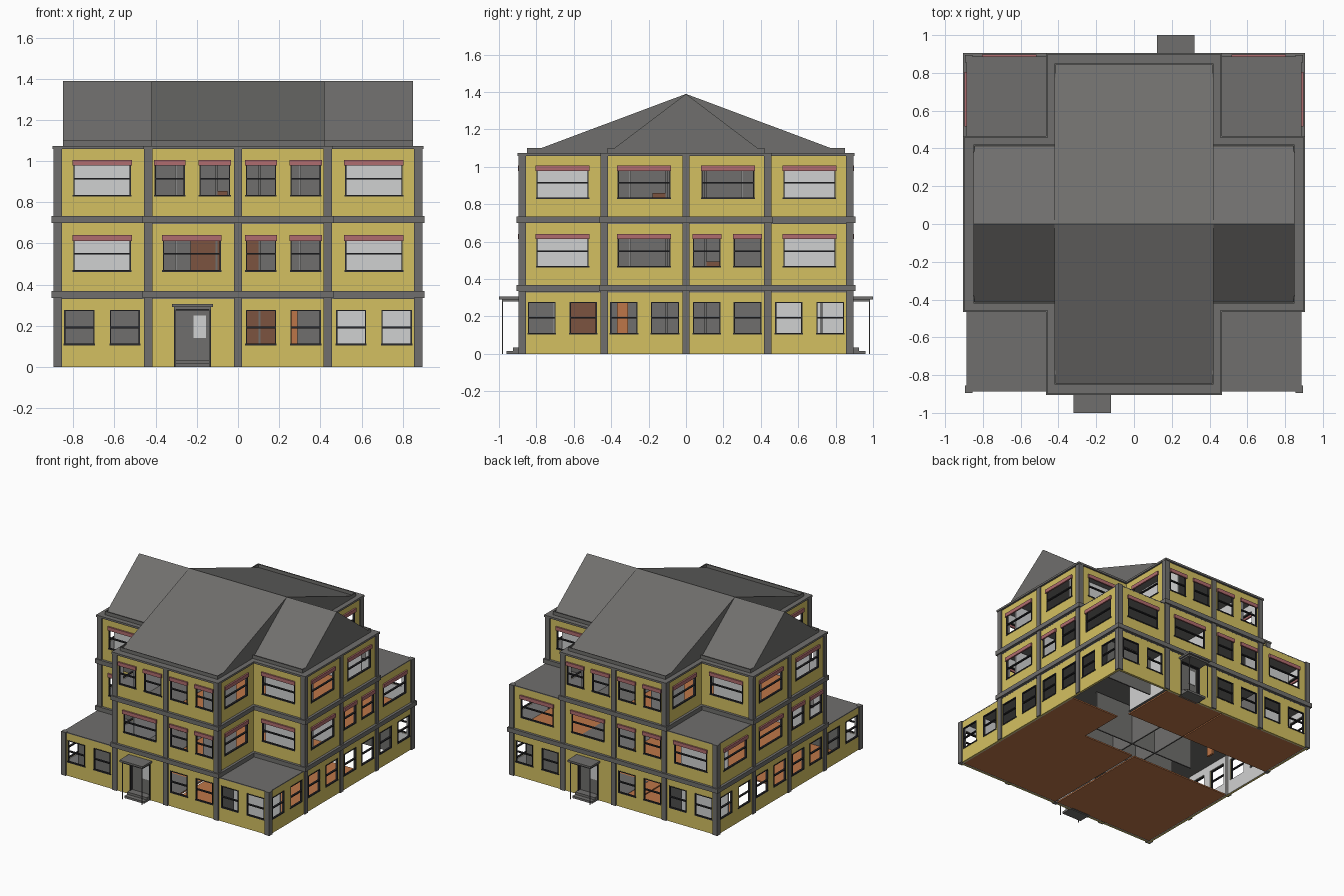
import bpy, bmesh, math

if "Cube" in bpy.data.objects:
    bpy.data.objects.remove(bpy.data.objects["Cube"])

def srgb(r, g, b):
    return tuple(((c / 255 + 0.055) / 1.055) ** 2.4 for c in (r, g, b)) + (1,)

MATS = {}
for name, col in {"yellow wall": (212, 192, 97), "gray trim": (112, 111, 109), "dark frame": (42, 42, 45),
                  "white plaster": (208, 209, 209), "awning red": (176, 108, 110),
                  "brown wood": (124, 84, 64), "orange wood": (190, 118, 72)}.items():
    m = bpy.data.materials.new(name)
    m.diffuse_color = srgb(*col)
    m.use_nodes = True
    m.node_tree.nodes["Principled BSDF"].inputs["Base Color"].default_value = m.diffuse_color
    MATS[name] = m

PARTS = {}          # part name -> (bmesh, material)

def part(name, mat):
    if name not in PARTS:
        PARTS[name] = (bmesh.new(), mat)
    return PARTS[name][0]

def box(name, mat, x0, x1, y0, y1, z0, z1):
    bm = part(name, mat)
    p = [bm.verts.new((x, y, z)) for z in (z0, z1) for x, y in ((x0, y0), (x1, y0), (x1, y1), (x0, y1))]
    bm.faces.new(p[3::-1])
    bm.faces.new(p[4:])
    for i in range(4):
        j = (i + 1) % 4
        bm.faces.new((p[i], p[j], p[j + 4], p[i + 4]))

def sbox(s, name, mat, u0, u1, v0, v1, z0, z1):
    """Box in side coordinates: u along the facade, v outwards; s = quarter turns from the front."""
    pts = []
    for x, y in ((u0, -v0), (u1, -v1)):
        for _ in range(s):
            x, y = -y, x
        pts.append((x, y))
    xs, ys = sorted(p[0] for p in pts), sorted(p[1] for p in pts)
    box(name, mat, *xs, *ys, z0, z1)

def window(s, v, a, b, z0, z1, awning):
    f, mid = 0.006, (z0 + z1) / 2
    for u0, u1, w0, w1 in ((a, a + f, z0, z1), (b - f, b, z0, z1), (a, b, z1 - f, z1),
                           (a - .003, b + .003, z0 - .003, z0 + f), (a, b, mid - .004, mid + .004)):
        sbox(s, "window_frames", "dark frame", u0, u1, v - .012, v + .003, w0, w1)
    if awning:
        sbox(s, "awnings", "awning red", a - .004, b + .004, v, v + .012, z1 - .022, z1 + .006)

def wall(s, v, a, b, z0, z1, holes):
    """Wall built from piers, sills and lintels around its openings, with a plaster lining."""
    def piece(u0, u1, w0, w1):
        if w1 - w0 > 1e-4:
            sbox(s, "outer_walls", "yellow wall", u0, u1, v - .014, v, w0, w1)
            sbox(s, "wall_lining", "white plaster", u0, u1, v - .019, v - .014, w0, w1)
    u = a
    for h0, h1, w0, w1 in holes:
        piece(u, h0, z0, z1)
        piece(h0, h1, z0, w0)
        piece(h0, h1, w1, z1)
        u = h1
    piece(u, b, z0, z1)

O, I = .885, .445                                     # outer and setback wall planes
LEVELS = [(0, .335), (.335, .70), (.70, 1.07)]
WIN_Z = [(.107, .277), (.465, .635), (.83, 1.0)]
CORNERS = [{0, 1, 2, 3}, {2, 3}, set()]               # which corner blocks each storey has
SIGNS = [(-1, -1), (1, -1), (1, 1), (-1, 1)]
PAIR_L, PAIR_R = [(-.405, -.258), (-.188, -.038)], [(.038, .185), (.255, .403)]
WIDE_L, WIDE_R = [(-.365, -.083)], [(.083, .365)]
# window pattern [left half, right half] per storey; None is the door
FRONT = [(None, PAIR_R), (WIDE_L, PAIR_R), (PAIR_L, PAIR_R)]
SIDE = [(PAIR_L, PAIR_R), (WIDE_L, PAIR_R), (WIDE_L, WIDE_R)]
DOOR = (-.305, -.137, 0, .285)
# cupboards and inner doors (u0, u1, depth, height, material) on front/back and on the sides
BROWN, ORANGE = "brown wood", "orange wood"
CUPBOARDS = [[[(.03, .2, .42, .31, BROWN), (.24, .29, .42, .31, ORANGE)],
              [(-.23, -.09, .42, .31, BROWN), (.03, .10, .42, .31, BROWN)],
              [(-.11, -.05, .42, .155, BROWN)]],
             [[(-.64, -.47, .48, .31, BROWN), (-.37, -.31, .42, .31, ORANGE)],
              [(.1, .18, .42, .16, BROWN)],
              [(-.18, -.1, .42, .16, BROWN)]]]

def footprint(k, o, i):
    yield -i, i, -o, o
    yield -o, -i, -i, i
    yield i, o, -i, i
    for c in CORNERS[k]:
        sx, sy = SIGNS[c]
        yield (*sorted((sx * i, sx * o)), *sorted((sy * i, sy * o)))

for k, (z0, z1) in enumerate(LEVELS):
    w0, w1 = WIN_Z[k]
    top = z1 - .015
    for s in range(4):
        left, right = (FRONT if s % 2 == 0 else SIDE)[k]
        vl = O if s in CORNERS[k] else I
        vr = O if (s + 1) % 4 in CORNERS[k] else I
        outer = [(.477, .622), (.697, .845)] if k == 0 else [(.52, .80)]
        segs = [(vl, -O, -I, [(-b, -a) for a, b in reversed(outer)]), (O, -I, 0, left),
                (O, 0, I, right), (vr, I, O, outer)]
        for v, a, b, wins in segs:
            if wins is None:
                wall(s, v, a, b, z0, z1, [DOOR])
            else:
                wall(s, v, a, b, z0, z1, [(p, q, w0, w1) for p, q in wins])
                for p, q in wins:
                    window(s, v, p, q, w0, w1, k > 0)
            if k:                                      # storey band
                e0, e1 = (a - .02, b) if a < 0 else (a, b + .02)
                sbox(s, "storey_bands", "gray trim", e0, e1, v - .015, v + .02, z0, z0 + .034)
        # pillars
        for u, v in ((-.875, vl), (-.436, O), (0, O), (.436, O), (.875, vr)):
            sbox(s, "pillars", "gray trim", u - .02, u + .02, v - .02, v + .01, z0, z1 + .002)
        # room partitions
        sbox(s, "core_walls", "gray trim", -.44, .44, .10, .11, z0 + .014, top)
        if k == 0:
            d = .72 if s % 2 == 0 else .44
            sbox(s, "corner_room_walls_gray", "gray trim", -.86, -.46, d, d + .01, z0 + .014, top)
            sbox(s, "corner_room_walls_white", "white plaster", .46, .86, d - .02, d - .01, z0 + .014, top)
        else:
            for sg, v in ((-1, vl), (1, vr)):
                d = .30 if v == I else (.70 if sg > 0 and s == 2 else 0)
                u0, u1 = sorted((sg * .45, sg * .855))
                sbox(s, "wing_walls", "white plaster", u0, u1, d - .004, d + .004, z0 + .014, top)
        for u0, u1, d, h, mat in CUPBOARDS[s % 2][k]:
            sbox(s, "cupboards_" + mat.split()[0], mat, u0, u1, d, d + .015, z0 + .014, z0 + h)
        # stone floor of the stair hall behind each entrance
        if s % 2 == 0:
            zf = z0 + .012
            sbox(s, "hall_floors", "gray trim", -.43, -.01, .45 if k == 0 else .11, .863, zf, zf + .002)
    # ceilings / flat roofs, and wooden floors above the ground
    if k < 2:
        for r in footprint(k, .8855, .436):
            box("flat_roofs", "gray trim", *r, z1 - .006, z1 + .001)
        for r in footprint(k + 1, .865, .43):
            box("upper_floors", "orange wood", *r, z1 + .001, z1 + .012)

# ground floor boards, leaving the stair core and one corner open
for r in ((-.865, -.01, -.865, -.01), (.01, .865, -.865, -.01), (.45, .865, -.01, .35), (-.865, -.1, .43, .865),
          (-.09, .41, .43, .865)):
    box("ground_floor", "orange wood", *r, .002, .012)

# roof: eaves ledge, thin gutter rim and two crossing gables
for r in footprint(2, .90, .458):
    box("eaves_ledge", "gray trim", *r, 1.058, 1.073)
for s in range(4):
    for u0, u1, v in ((-.42, .42, .85), (-.85, -.42, .42), (.42, .85, .42)):
        sbox(s, "roof_rim", "gray trim", u0, u1, v - .006, v, 1.073, 1.10)

def gable(name, hx, hy):
    bm = part(name, "gray trim")
    a, b = [[bm.verts.new((x, y, z)) for y, z in ((-hy, 1.072), (hy, 1.072), (0, 1.39))] for x in (-hx, hx)]
    bm.faces.new(a[::-1])
    bm.faces.new(b)
    for i in range(3):
        j = (i + 1) % 3
        bm.faces.new((a[i], a[j], b[j], b[i]))

gable("main_roof", .42, .85)
gable("wing_roof", .85, .42)

# entrances at front and back
for s in (0, 2):
    a, b, _, h = DOOR
    sbox(s, "porch_canopies", "gray trim", -.32, -.122, .885, 1.0, .292, .307)
    sbox(s, "porch_canopies", "gray trim", -.31, -.132, .885, .985, .28, .292)
    for u in (a, b):
        sbox(s, "porch_posts", "gray trim", u - .003, u + .003, .979, .985, 0, .285)
        sbox(s, "door_frames", "dark frame", u - .005, u + .005, .868, .89, 0, h)
    sbox(s, "door_frames", "dark frame", a, b, .868, .89, h - .01, h)
    sbox(s, "door_panels", "gray trim", a, b, .855, .862, 0, h)
    sbox(s, "door_glass", "white plaster", -.215, -.155, .862, .866, .14, .25)
    sbox(s, "door_steps", "gray trim", a, b, .87, .96, 0, .016)
    sbox(s, "door_steps", "gray trim", a, b, .87, .925, .016, .034)

# turn every collected part into an object
for name, (bm, mat) in PARTS.items():
    bmesh.ops.recalc_face_normals(bm, faces=bm.faces)
    me = bpy.data.meshes.new(name)
    bm.to_mesh(me)
    bm.free()
    me.materials.append(MATS[mat])
    bpy.context.collection.objects.link(bpy.data.objects.new(name, me))
